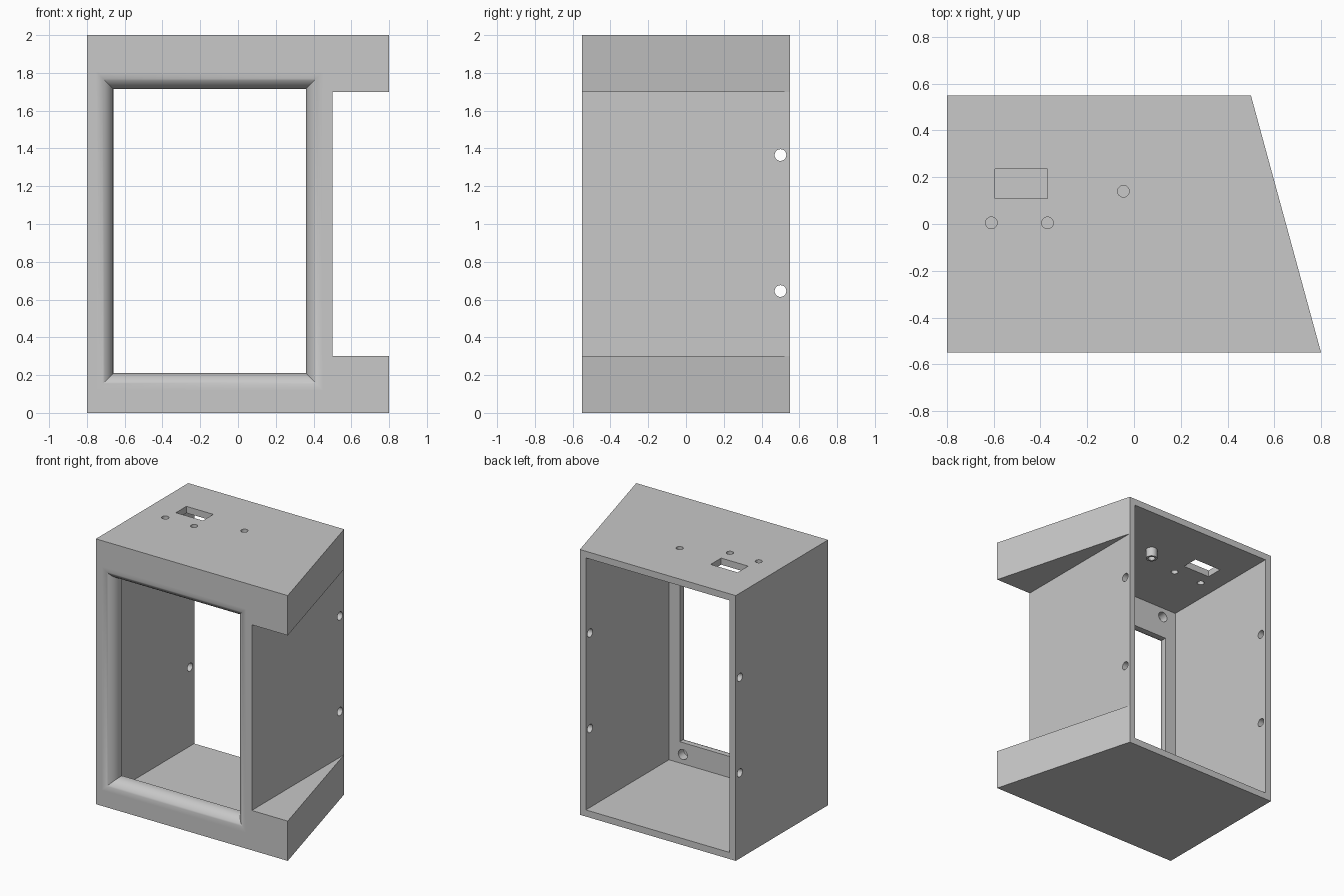
import bpy, bmesh, math
from mathutils import Matrix

cube = bpy.data.objects.get("Cube")
if cube:
    bpy.data.objects.remove(cube, do_unlink=True)

grey = bpy.data.materials.new("plain_grey")
grey.use_nodes = True
grey.diffuse_color = (0.58, 0.58, 0.58, 1)
grey.node_tree.nodes["Principled BSDF"].inputs["Base Color"].default_value = (0.58, 0.58, 0.58, 1)


def make(name, bm):
    bmesh.ops.recalc_face_normals(bm, faces=bm.faces)
    mesh = bpy.data.meshes.new(name)
    bm.to_mesh(mesh)
    bm.free()
    mesh.materials.append(grey)
    obj = bpy.data.objects.new(name, mesh)
    bpy.context.collection.objects.link(obj)
    return obj


def loft(name, rings):
    """Closed solid through a list of matching point rings."""
    bm = bmesh.new()
    loops = [[bm.verts.new(p) for p in ring] for ring in rings]
    for a, b in zip(loops, loops[1:]):
        for i in range(len(a)):
            j = (i + 1) % len(a)
            bm.faces.new((a[i], a[j], b[j], b[i]))
    bm.faces.new(loops[0])
    bm.faces.new(loops[-1])
    return make(name, bm)


def box(name, x0, x1, y0, y1, z0, z1):
    return loft(name, [[(x0, y0, z), (x1, y0, z), (x1, y1, z), (x0, y1, z)] for z in (z0, z1)])


def rod(name, centre, radius, length, axis="Z"):
    bm = bmesh.new()
    turn = {"X": Matrix.Rotation(math.pi / 2, 4, "Y"),
            "Y": Matrix.Rotation(math.pi / 2, 4, "X"), "Z": Matrix()}[axis]
    bmesh.ops.create_cone(bm, cap_ends=True, segments=32, radius1=radius, radius2=radius,
                          depth=length, matrix=Matrix.Translation(centre) @ turn)
    return make(name, bm)


def combine(target, other, operation="DIFFERENCE"):
    mod = target.modifiers.new("combine", "BOOLEAN")
    mod.operation, mod.solver, mod.object = operation, "EXACT", other
    bpy.context.view_layer.objects.active = target
    bpy.ops.object.modifier_apply(modifier=mod.name)
    bpy.data.objects.remove(other, do_unlink=True)


# Tapered outer block with a side recess between its upper and lower arms
FRONT, BACK, WALL = -0.55, 0.55, 0.05
plan = [(-0.8, FRONT), (0.8, FRONT), (0.5, BACK), (-0.8, BACK)]
body = loft("cabinet_body", [[(x, y, z) for x, y in plan] for z in (0, 2)])
combine(body, box("recess", 0.5, 1, -1, 1, 0.3, 1.7))

# Cavity open at the back
INNER_FRONT = -0.44
combine(body, box("cavity", -0.8 + WALL, 0.5 - WALL, INNER_FRONT, 1, WALL, 2 - WALL))

# Front window with a rounded rim
X0, X1, Z0, Z1, R = -0.66, 0.36, 0.21, 1.715, 0.09


def frame(offset, y):
    return [(X0 - offset, y, Z0 - offset), (X1 + offset, y, Z0 - offset),
            (X1 + offset, y, Z1 + offset), (X0 - offset, y, Z1 + offset)]


STEPS = 12
angles = [math.pi / 2 * i / STEPS for i in range(STEPS + 1)]
rings = [frame(R, FRONT - 0.1)]
rings += [frame(R * (1 - math.sin(t)), FRONT + R * (1 - math.cos(t))) for t in angles]
rings.append(frame(0, INNER_FRONT + 0.1))
combine(body, loft("window", rings))

# Tubular boss under the top panel
combine(body, rod("boss", (-0.045, 0.14, 1.925), 0.04, 0.09), "UNION")

# Slot and round holes in the top panel
combine(body, box("slot", -0.595, -0.37, 0.11, 0.235, 1.8, 2.1))
for x, y in ((-0.61, 0.005), (-0.37, 0.005), (-0.045, 0.14)):
    combine(body, rod("top_hole", (x, y, 1.95), 0.025, 0.3))

# Fixing holes through both side walls near the back
for z in (0.645, 1.365):
    combine(body, rod("side_hole", (0, 0.5, z), 0.031, 2, "X"))

# Blind holes at the corners behind the window frame
for x in (-0.635, 0.335):
    for z in (0.12, 1.88):
        combine(body, rod("blind_hole", (x, INNER_FRONT, z), 0.038, 0.13, "Y"))

# Smooth rim and holes, crisp edges elsewhere
bpy.ops.object.select_all(action="DESELECT")
body.select_set(True)
bpy.context.view_layer.objects.active = body
bpy.ops.object.shade_smooth_by_angle(angle=math.radians(30))
weighted = body.modifiers.new("weighted_normals", "WEIGHTED_NORMAL")
weighted.keep_sharp = True
